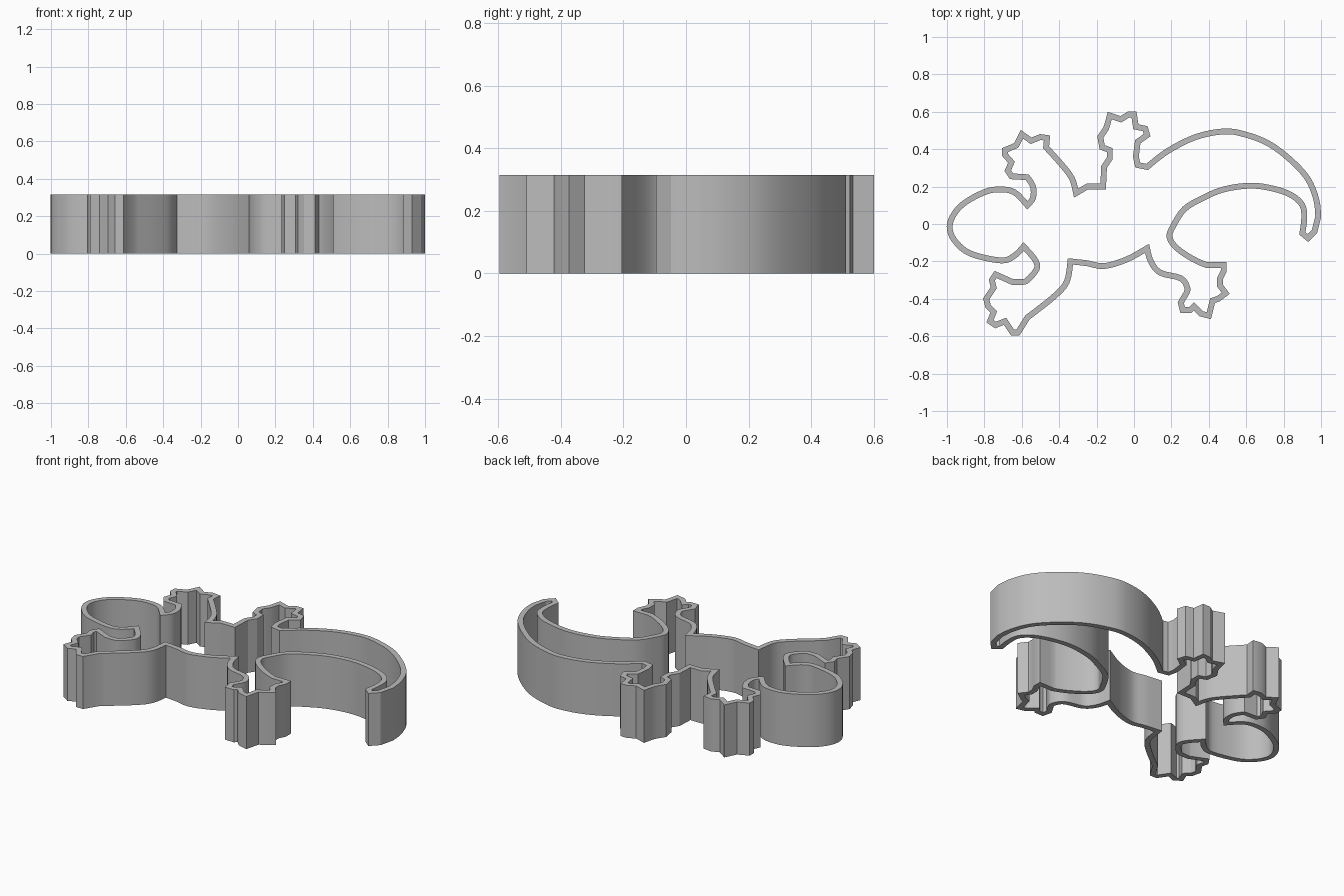
import bpy
import bmesh
from mathutils import Vector

HEIGHT = 0.315
HALF_WALL = 0.0155
STEPS = 4

cube = bpy.data.objects.get("Cube")
if cube:
    bpy.data.objects.remove(cube, do_unlink=True)

# Wall centre line, counterclockwise; each section ends where the next begins
head = [(-.57, .10), (-.64, .17), (-.72, .185), (-.80, .17), (-.91, .11), (-.97, .04),
        (-.985, -.03), (-.95, -.10), (-.87, -.16), (-.71, -.195), (-.64, -.17)]
left_elbow = [(-.59, -.12), (-.53, -.19), (-.52, -.24), (-.57, -.30), (-.60, -.31)]
left_hand = [(-.65, -.31), (-.74, -.27), (-.76, -.30), (-.75, -.34), (-.79, -.40),
             (-.78, -.44), (-.75, -.47), (-.77, -.52), (-.74, -.54), (-.69, -.52),
             (-.65, -.58), (-.62, -.58)]
left_forearm = [(-.57, -.50), (-.43, -.39), (-.36, -.31)]
belly = [(-.34, -.20), (-.25, -.21), (-.16, -.225), (-.04, -.19)]
left_thigh = [(.07, -.13), (.09, -.20), (.14, -.26), (.25, -.29), (.285, -.34)]
left_foot = [(.28, -.37), (.25, -.42), (.26, -.46), (.30, -.46), (.32, -.44), (.36, -.48),
             (.40, -.49), (.42, -.41), (.45, -.40), (.49, -.37), (.46, -.33), (.46, -.29),
             (.48, -.25), (.48, -.22), (.43, -.22)]
inner_tail = [(.39, -.22), (.32, -.19), (.23, -.13), (.19, -.07), (.21, -.01), (.27, .08),
              (.37, .14), (.48, .185), (.62, .205), (.74, .19), (.84, .155), (.90, .10),
              (.91, .03)]
tail_tip = [(.90, -.05), (.93, -.075), (.965, -.04)]
outer_tail = [(.985, .04), (.975, .13), (.93, .24), (.84, .34), (.72, .43), (.59, .48),
              (.48, .495), (.33, .465), (.18, .39)]
right_foot = [(.07, .305), (.02, .315), (.01, .36), (.02, .44), (.07, .475), (.06, .51),
              (.01, .52), (0, .585), (-.03, .585), (-.07, .56), (-.13, .58), (-.14, .54),
              (-.15, .51), (-.18, .465), (-.17, .41), (-.13, .395), (-.13, .35), (-.16, .305)]
back = [(-.165, .20), (-.25, .20)]
right_forearm = [(-.31, .165), (-.33, .24), (-.38, .31)]
right_hand = [(-.47, .41), (-.465, .46), (-.50, .465), (-.55, .445), (-.60, .48),
              (-.63, .42), (-.69, .395), (-.69, .37), (-.655, .33), (-.675, .285),
              (-.655, .255)]
right_elbow = [(-.57, .25), (-.54, .20), (-.54, .14)]

sections = [(head, True), (left_elbow, True), (left_hand, False), (left_forearm, True),
            (belly, True), (left_thigh, True), (left_foot, False), (inner_tail, True),
            (tail_tip, False), (outer_tail, True), (right_foot, False), (back, False),
            (right_forearm, True), (right_hand, False), (right_elbow, True)]


def smooth_path(points):
    """Rounded curve through the points, without the final point."""
    padded = [points[0]] + points + [points[-1]]
    result = []
    for a, b, c, d in zip(padded, padded[1:], padded[2:], padded[3:]):
        for step in range(STEPS):
            t = step / STEPS
            result.append((2 * b + (c - a) * t + (2 * a - 5 * b + 4 * c - d) * t * t
                           + (3 * b - a - 3 * c + d) * t ** 3) / 2)
    return result


def offset_path(path, distance):
    """Closed path moved sideways with mitred corners."""
    result = []
    for i, point in enumerate(path):
        before = (point - path[i - 1]).normalized()
        after = (path[(i + 1) % len(path)] - point).normalized()
        normal_a = Vector((before.y, -before.x))
        normal_b = Vector((after.y, -after.x))
        miter = (normal_a + normal_b).normalized()
        result.append(point + miter * distance / max(miter.dot(normal_a), 0.5))
    return result


# Join the sections into one closed path
path = []
for index, (section, is_smooth) in enumerate(sections):
    following = sections[(index + 1) % len(sections)][0]
    points = [Vector(p) for p in section]
    if is_smooth:
        points = smooth_path(points + [Vector(following[0])])
    path.extend(points)

# Sweep the rectangular wall section around the path
outer = offset_path(path, HALF_WALL)
inner = offset_path(path, -HALF_WALL)
bm = bmesh.new()
rings = [[bm.verts.new((p.x, p.y, z)) for p in loop]
         for loop, z in ((outer, 0), (outer, HEIGHT), (inner, HEIGHT), (inner, 0))]
for k, ring in enumerate(rings):
    upper = rings[(k + 1) % len(rings)]
    for i in range(len(ring)):
        j = (i + 1) % len(ring)
        bm.faces.new((ring[i], ring[j], upper[j], upper[i]))
bmesh.ops.recalc_face_normals(bm, faces=bm.faces)
mesh = bpy.data.meshes.new("cutter_wall")
bm.to_mesh(mesh)
bm.free()

wall = bpy.data.objects.new("cutter_wall", mesh)
bpy.context.collection.objects.link(wall)

# Plain grey material
grey = bpy.data.materials.new("grey")
grey.use_nodes = True
colour = (0.5, 0.5, 0.5, 1)
grey.diffuse_color = colour
for node in grey.node_tree.nodes:
    if node.type == "BSDF_PRINCIPLED":
        node.inputs["Base Color"].default_value = colour
mesh.materials.append(grey)

# Smooth curved walls, keep corners crisp
bpy.ops.object.select_all(action="DESELECT")
wall.select_set(True)
bpy.context.view_layer.objects.active = wall
bpy.ops.object.shade_smooth_by_angle()
